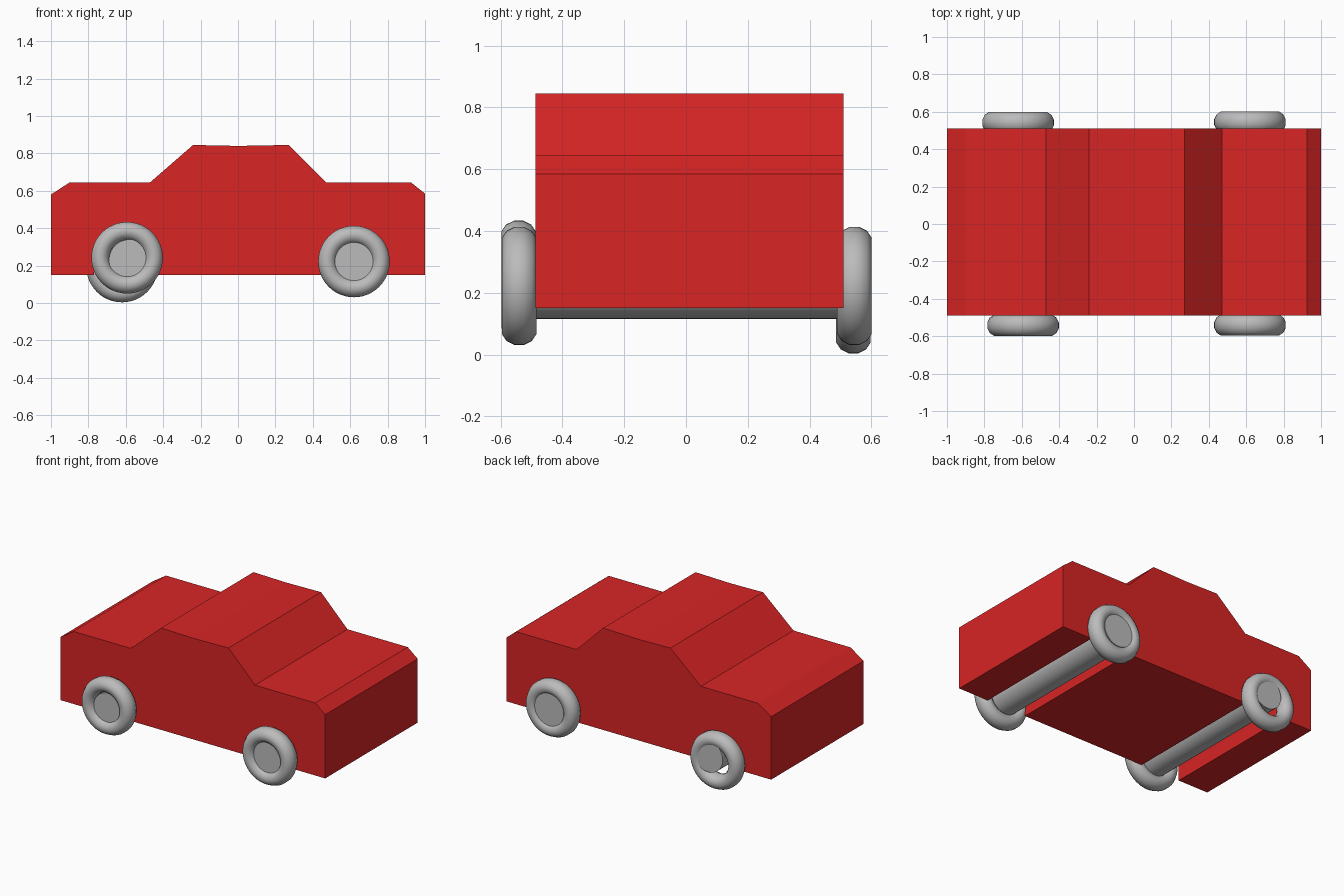
import bpy, bmesh, math
from mathutils import Matrix, Vector

if "Cube" in bpy.data.objects:
    bpy.data.objects.remove(bpy.data.objects["Cube"])


def material(name, rgb):
    m = bpy.data.materials.new(name)
    m.diffuse_color = (*rgb, 1)
    m.use_nodes = True
    m.node_tree.nodes["Principled BSDF"].inputs["Base Color"].default_value = m.diffuse_color
    return m


RED = material("red paint", (0.69, 0.018, 0.018))
GREY = material("light grey", (0.50, 0.50, 0.50))


def add_object(name, bm, mat, smooth=False):
    bmesh.ops.recalc_face_normals(bm, faces=bm.faces)
    me = bpy.data.meshes.new(name)
    bm.to_mesh(me)
    bm.free()
    me.materials.append(mat)
    ob = bpy.data.objects.new(name, me)
    bpy.context.collection.objects.link(ob)
    if smooth:
        bpy.ops.object.select_all(action='DESELECT')
        ob.select_set(True)
        bpy.context.view_layer.objects.active = ob
        bpy.ops.object.shade_smooth_by_angle(angle=math.radians(40))
    return ob


def arch(cx, r=0.15, cz=0.22, n=12):
    # axle opening in the underside, listed from left to right
    curve = [(cx - r * math.cos(math.pi * i / n), cz + r * math.sin(math.pi * i / n))
             for i in range(n + 1)]
    return [(cx - r, 0.15)] + curve + [(cx + r, 0.15)]


# Body: side profile with two axle openings, extruded across the width
profile = [(-1, 0.15)] + arch(-0.62) + arch(0.62) + [
    (1, 0.15), (1, 0.585), (0.925, 0.645), (0.47, 0.645), (0.27, 0.845),
    (0, 0.84), (-0.24, 0.845), (-0.47, 0.645), (-0.9, 0.645), (-1, 0.58)]
bm = bmesh.new()
face = bm.faces.new([bm.verts.new((x, -0.488, z)) for x, z in profile])
ext = bmesh.ops.extrude_face_region(bm, geom=[face])
bmesh.ops.translate(bm, vec=(0, 0.998, 0),
                    verts=[v for v in ext["geom"] if isinstance(v, bmesh.types.BMVert)])
add_object("body", bm, RED)

# Axles: thick rods whose flat ends form the hubs
for name, x, z in (("left_axle", -0.58, 0.23), ("right_axle", 0.62, 0.225)):
    bm = bmesh.new()
    y0, y1 = -0.57, 0.59
    bmesh.ops.create_cone(bm, cap_ends=True, segments=32, radius1=0.11, radius2=0.11,
                          depth=y1 - y0,
                          matrix=Matrix.Translation((x, (y0 + y1) / 2, z))
                          @ Matrix.Rotation(math.pi / 2, 4, 'X'))
    add_object(name, bm, GREY, True)


# Tyres: rings with an oval cross-section, fitted slightly unevenly
def tyre(name, centre, major=0.143, minor=0.05, half_width=0.058, n=48, k=12):
    bm = bmesh.new()
    rings = []
    for i in range(n):
        a = 2 * math.pi * i / n
        ring = []
        for j in range(k):
            b = 2 * math.pi * (j + 0.5) / k
            r = major + minor * math.cos(b)
            p = Vector((r * math.cos(a), half_width * math.sin(b), r * math.sin(a)))
            ring.append(bm.verts.new(p + Vector(centre)))
        rings.append(ring)
    for i in range(n):
        p, q = rings[i], rings[(i + 1) % n]
        for j in range(k):
            bm.faces.new((p[j], p[(j + 1) % k], q[(j + 1) % k], q[j]))
    add_object(name, bm, GREY, True)


tyre("front_left_tyre", (-0.593, -0.542, 0.242))
tyre("back_left_tyre", (-0.62, 0.542, 0.195))
tyre("front_right_tyre", (0.62, -0.54, 0.222))
tyre("back_right_tyre", (0.62, 0.545, 0.222))
